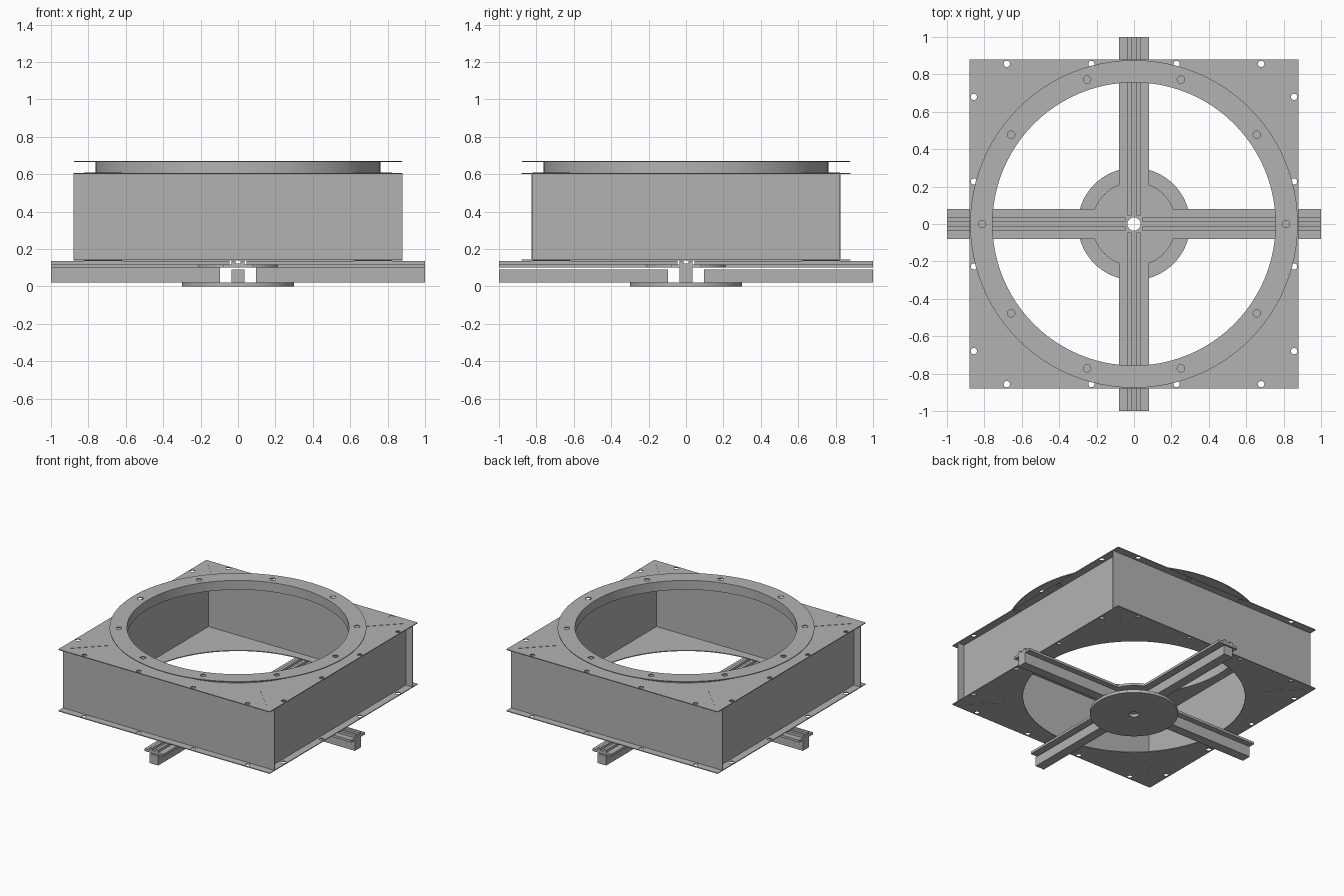
import bpy
from math import sin, cos, pi, radians
from mathutils import Matrix

cube = bpy.data.objects.get("Cube")
if cube:
    bpy.data.objects.remove(cube, do_unlink=True)

steel = bpy.data.materials.new("grey steel")
steel.use_nodes = True
GREY = (0.45, 0.45, 0.45, 1)
steel.diffuse_color = GREY
steel.node_tree.nodes["Principled BSDF"].inputs["Base Color"].default_value = GREY


def circle(r, n=96, x=0, y=0):
    return [(x + r * cos(2 * pi * i / n), y + r * sin(2 * pi * i / n)) for i in range(n)]


def rect(x0, x1, y0, y1):
    return [(x0, y0), (x1, y0), (x1, y1), (x0, y1)]


def prism(name, outlines, z0, z1, matrix=None):
    """Extrude a flat outline (first loop) with holes (other loops) from z0 to z1."""
    curve = bpy.data.curves.new(name, "CURVE")
    curve.dimensions = "2D"
    curve.fill_mode = "BOTH"
    curve.extrude = (z1 - z0) / 2
    for loop in outlines:
        spline = curve.splines.new("POLY")
        spline.points.add(len(loop) - 1)
        for point, (x, y) in zip(spline.points, loop):
            point.co = (x, y, 0, 1)
        spline.use_cyclic_u = True
    temp = bpy.data.objects.new(name + "_outline", curve)
    bpy.context.collection.objects.link(temp)
    bpy.context.view_layer.update()
    mesh = bpy.data.meshes.new_from_object(
        temp.evaluated_get(bpy.context.evaluated_depsgraph_get()))
    bpy.data.objects.remove(temp, do_unlink=True)
    mesh.transform((matrix or Matrix()) @ Matrix.Translation((0, 0, (z0 + z1) / 2)))
    mesh.materials.clear()
    mesh.materials.append(steel)
    obj = bpy.data.objects.new(name, mesh)
    bpy.context.collection.objects.link(obj)
    bpy.ops.object.select_all(action="DESELECT")
    obj.select_set(True)
    bpy.context.view_layer.objects.active = obj
    bpy.ops.object.shade_smooth_by_angle(angle=radians(30))
    return obj


# Square plates with a round opening and bolt holes along every edge
HALF, OPENING, WALL = 0.88, 0.757, 0.825
bolts = []
for a in (-0.68, -0.227, 0.227, 0.68):
    for side in (-0.856, 0.856):
        bolts += [circle(0.017, 16, a, side), circle(0.017, 16, side, a)]
plate = [rect(-HALF, HALF, -HALF, HALF), circle(OPENING)] + bolts
prism("top_plate", plate, 0.600, 0.606)
prism("bottom_plate", plate, 0.138, 0.144)

# Walls, set in from the plate edges; front and back run the full width
for name, s in (("front_wall", -1), ("back_wall", 1)):
    y0, y1 = sorted((s * WALL, s * (WALL - 0.006)))
    prism(name, [rect(-HALF, HALF, y0, y1)], 0.142, 0.602)
for name, s in (("right_wall", -1), ("left_wall", 1)):
    x0, x1 = sorted((s * WALL, s * (WALL - 0.006)))
    prism(name, [rect(x0, x1, -WALL + 0.005, WALL - 0.005)], 0.142, 0.602)

# Diagonal corner seams on both plates
for k in range(4):
    turn = Matrix.Rotation(radians(45 + 90 * k), 4, "Z")
    seam = [rect(0.88, 1.16, -0.004, 0.004)]
    prism("top_seam", seam, 0.605, 0.608, turn)
    prism("bottom_seam", seam, 0.136, 0.139, turn)

# Round collar and its bolted flange
prism("collar", [circle(0.762), circle(OPENING)], 0.602, 0.668)
flange_bolts = [circle(0.02, 20, 0.812 * cos(i * pi / 5), 0.812 * sin(i * pi / 5))
                for i in range(10)]
prism("collar_flange", [circle(0.876), circle(OPENING)] + flange_bolts, 0.664, 0.670)

# Hub discs
prism("hub_disc", [circle(0.30, 64), circle(0.035, 24)], 0, 0.022)
prism("upper_hub_disc", [circle(0.225, 64), circle(0.035, 24)], 0.100, 0.117)

# Four support arms: grooved flange on top, narrow bar below
half = [(0.08, 0.100), (0.08, 0.118), (0.036, 0.118), (0.036, 0.137),
        (0.014, 0.137), (0.014, 0.122)]
section = half + [(-y, z) for y, z in reversed(half)]
along_x = Matrix(((0, 0, 1, 0), (1, 0, 0, 0), (0, 1, 0, 0), (0, 0, 0, 1)))
for k, side in enumerate(("left", "back", "right", "front")):
    turn = Matrix.Rotation(k * pi / 2, 4, "Z") @ along_x
    prism(side + "_arm_flange", [section], 0.045, 1.0, turn)
    bar_top = 0.091 if k % 2 else 0.101
    prism(side + "_arm_bar", [rect(-0.036, 0.036, 0.021, bar_top)], 0.095, 1.0, turn)
